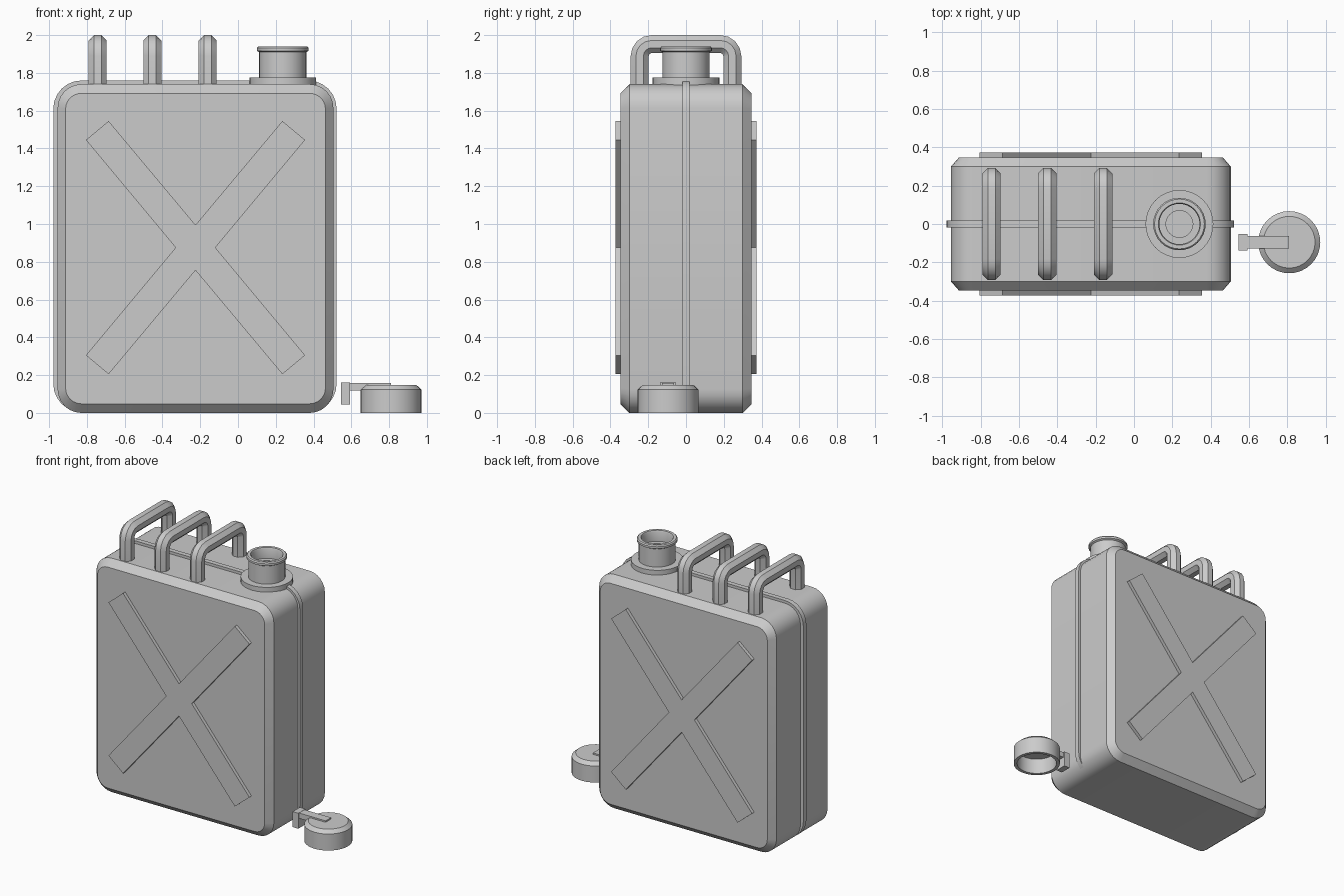
import bpy, bmesh
from math import sin, cos, pi, radians
from mathutils import Vector

if "Cube" in bpy.data.objects:
    bpy.data.objects.remove(bpy.data.objects["Cube"], do_unlink=True)

GREY = (0.6, 0.6, 0.6, 1.0)
mat = bpy.data.materials.new("plain_grey")
mat.use_nodes = True
mat.diffuse_color = GREY
mat.node_tree.nodes["Principled BSDF"].inputs["Base Color"].default_value = GREY


def finish(name, bm, angle=30):
    """Turn a bmesh into a shaded object."""
    bmesh.ops.remove_doubles(bm, verts=bm.verts, dist=0.0001)
    bmesh.ops.recalc_face_normals(bm, faces=bm.faces)
    mesh = bpy.data.meshes.new(name)
    bm.to_mesh(mesh)
    bm.free()
    mesh.materials.append(mat)
    obj = bpy.data.objects.new(name, mesh)
    bpy.context.collection.objects.link(obj)
    bpy.ops.object.select_all(action="DESELECT")
    obj.select_set(True)
    bpy.context.view_layer.objects.active = obj
    bpy.ops.object.shade_smooth_by_angle(angle=radians(angle))
    return obj


def loft(name, rings, caps=True, angle=30):
    """Skin equal-length closed rings of points."""
    bm = bmesh.new()
    loops = [[bm.verts.new(p) for p in ring] for ring in rings]
    for a, b in zip(loops, loops[1:]):
        for i in range(len(a)):
            j = (i + 1) % len(a)
            bm.faces.new((a[i], a[j], b[j], b[i]))
    if caps:
        bm.faces.new(loops[0])
        bm.faces.new(loops[-1])
    return finish(name, bm, angle)


def rounded_rect(x0, x1, z0, z1, r, y, steps=6):
    """Upright rounded rectangle at depth y."""
    pts = []
    corners = ((x1 - r, z1 - r), (x0 + r, z1 - r), (x0 + r, z0 + r), (x1 - r, z0 + r))
    for k, (cx, cz) in enumerate(corners):
        for s in range(steps + 1):
            a = pi / 2 * (k + s / steps)
            pts.append((cx + r * cos(a), y, cz + r * sin(a)))
    return pts


def lathe(name, cx, cy, profile, sides=32):
    """Revolve (radius, height) pairs; both ends lie on the axis or are capped."""
    rings = [[(cx + r * cos(2 * pi * i / sides), cy + r * sin(2 * pi * i / sides), z)
              for i in range(sides)] for r, z in profile]
    return loft(name, rings)


def box(name, x0, x1, y0, y1, z0, z1):
    return loft(name, [[(x0, y0, z), (x1, y0, z), (x1, y1, z), (x0, y1, z)]
                       for z in (z0, z1)])


# Can body with chamfered front and back rims
INSET = 0.042
rings = []
for y, d in ((-0.348, INSET), (-0.30, 0), (0.30, 0), (0.348, INSET)):
    rings.append(rounded_rect(-0.955 + d, 0.505 - d, d * 1.15, 1.74 - d * 1.15, 0.125 - d, y))
loft("can_body", rings)

# Weld seam around the middle
loft("seam_flange", [rounded_rect(-0.978, 0.522, 0.004, 1.76, 0.15, y) for y in (-0.018, 0.018)])

# Raised cross on front and back
CX, CZ = -0.225, 0.875
quarter = [(0.105, 0), (0.58, 0.57), (0.46, 0.67), (0, 0.12)]
cross = quarter + [(-x, z) for x, z in quarter[2:0:-1]]
cross += [(-x, -z) for x, z in quarter[:3]]
cross += [(0, -0.12)] + [(x, -z) for x, z in quarter[2:0:-1]]
for name, side in (("front_cross", -1), ("back_cross", 1)):
    loft(name, [[(CX + x, side * y, CZ + z) for x, z in cross] for y in (0.34, 0.373)])

# Three carrying handles swept with an octagonal section
R, BEND, TOP, HALF = 0.0515, 0.062, 1.952, 0.245
path = [(-HALF, 1.70)]
for sy, start in ((-1, pi), (1, pi / 2)):
    for s in range(5):
        a = start - pi / 2 * s / 4
        path.append((sy * (HALF - BEND) + BEND * cos(a), TOP - BEND + BEND * sin(a)))
path.append((HALF, 1.70))
for name, hx in (("right_handle", -0.743), ("middle_handle", -0.453), ("left_handle", -0.161)):
    rings = []
    for i, p in enumerate(path):
        before, after = path[max(i - 1, 0)], path[min(i + 1, len(path) - 1)]
        t = Vector((after[0] - before[0], after[1] - before[1])).normalized()
        ring = []
        for k in range(8):
            a = pi / 4 * (k + 0.5)
            n = R * sin(a)
            ring.append((hx + R * cos(a), p[0] - t.y * n, p[1] + t.x * n))
        rings.append(ring)
    loft(name, rings)

# Filler spout with base collar and rolled lip
lathe("spout_collar", 0.237, 0, [(0.177, 1.72), (0.177, 1.775)])
lathe("spout_neck", 0.237, 0,
      [(0.125, 1.74), (0.125, 1.91), (0.137, 1.917), (0.137, 1.932), (0.13, 1.94),
       (0.11, 1.94), (0.105, 1.93), (0.105, 1.86), (0.07, 1.86), (0.07, 1.80)])

# Loose screw cap, open underneath
CAP_X, CAP_Y = 0.81, -0.095
lathe("cap", CAP_X, CAP_Y,
      [(0.135, 0.147), (0.162, 0.123), (0.162, 0), (0.138, 0), (0.138, 0.115)])

# Cap strap and its end tab
box("cap_strap", 0.58, CAP_X, CAP_Y - 0.032, CAP_Y + 0.032, 0.118, 0.158)
box("cap_tab", 0.546, 0.592, CAP_Y - 0.042, CAP_Y + 0.042, 0.045, 0.16)
